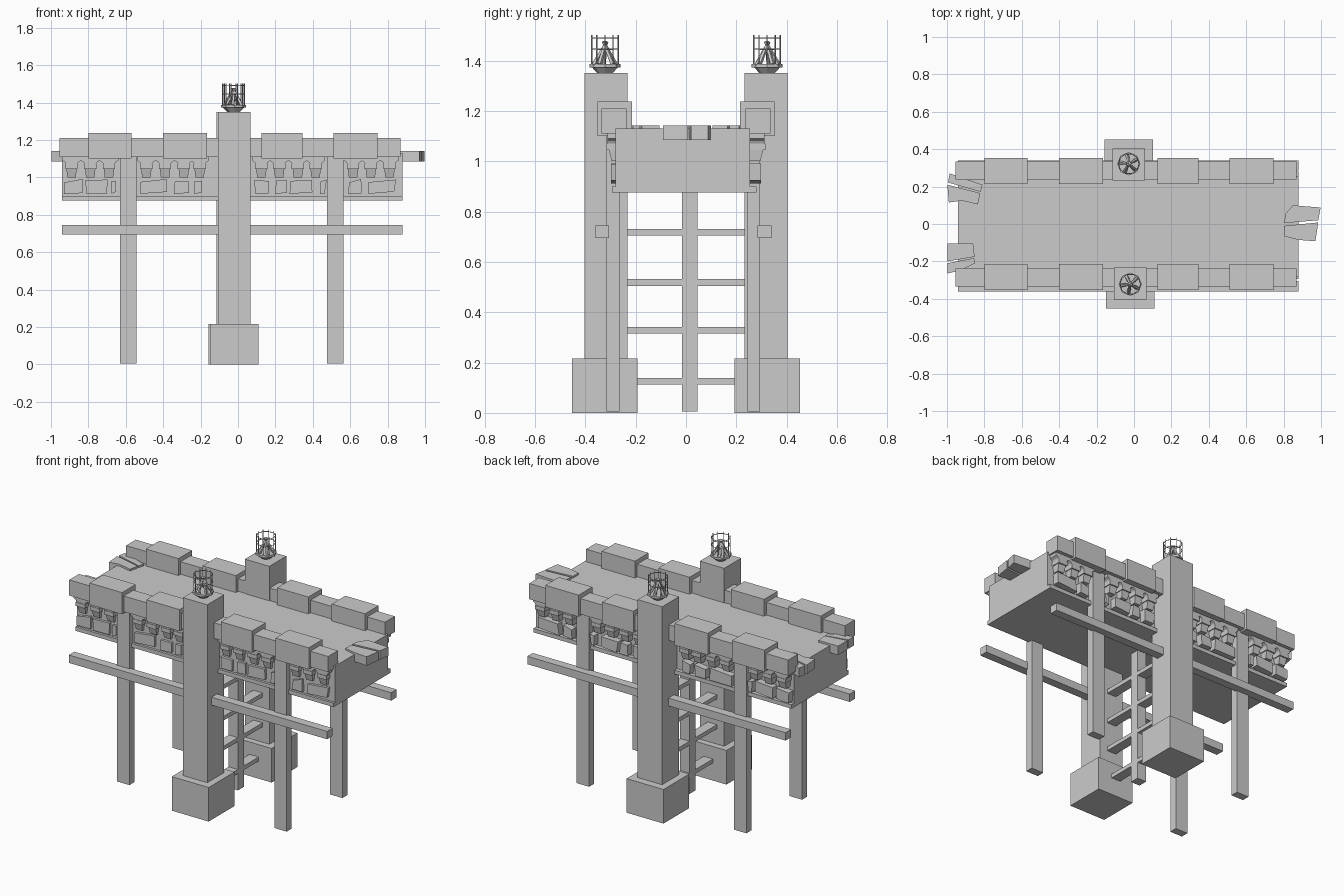
import bpy, bmesh, math, random
from mathutils import Vector

if "Cube" in bpy.data.objects:
    bpy.data.objects.remove(bpy.data.objects["Cube"])

random.seed(4)


def finish(bm, name):
    bmesh.ops.recalc_face_normals(bm, faces=bm.faces[:])
    me = bpy.data.meshes.new(name)
    bm.to_mesh(me)
    bm.free()
    ob = bpy.data.objects.new(name, me)
    bpy.context.collection.objects.link(ob)
    return ob


def add_box(bm, x, y, z):
    m = bmesh.ops.create_cube(bm, size=1)["verts"]
    for v in m:
        v.co = Vector([(a[0] + a[1]) / 2 + c * (a[1] - a[0]) for a, c in zip((x, y, z), v.co)])


def box(name, x, y, z):
    bm = bmesh.new()
    add_box(bm, x, y, z)
    return finish(bm, name)


def add_prism(bm, pts, vec):
    lo = [bm.verts.new(p) for p in pts]
    hi = [bm.verts.new(Vector(p) + Vector(vec)) for p in pts]
    n = len(pts)
    bm.faces.new(lo)
    bm.faces.new(hi[::-1])
    for i in range(n):
        bm.faces.new((lo[i], lo[(i + 1) % n], hi[(i + 1) % n], hi[i]))


def add_frustum(bm, c, s, z0, w0, w1, z1, y_in, d0, d1):
    # corbel: back flush with wall at y_in, tapering downwards
    rows = []
    for z, w, d in ((z0, w0, d0), (z1, w1, d1)):
        rows.append([bm.verts.new((c + sx * w / 2, s * y, z))
                     for sx, y in ((-1, y_in), (1, y_in), (1, d), (-1, d))])
    a, b = rows
    bm.faces.new(a)
    bm.faces.new(b)
    for i in range(4):
        j = (i + 1) % 4
        bm.faces.new((a[i], a[j], b[j], b[i]))


def add_bar(bm, a, b, r, r2=None, n=6):
    a, b = Vector(a), Vector(b)
    mat = Vector((0, 0, 1)).rotation_difference(b - a).to_matrix().to_4x4()
    mat.translation = (a + b) / 2
    bmesh.ops.create_cone(bm, cap_ends=True, segments=n, radius1=r,
                          radius2=r if r2 is None else r2, depth=(b - a).length, matrix=mat)


# deck and its bottom ledge
box("deck", (-.94, .88), (-.28, .255), (.88, 1.13))
box("deck_ledge", (-.94, .88), (-.295, .28), (.875, .90))

merlons = [(-.80, -.57), (-.40, -.165), (.125, .345), (.51, .745)]
corbels = [-.89, -.79, -.69, -.49, -.39, -.29, -.205, .125, .22, .32, .415, .615, .71, .81]
stones = [(-.935, -.83), (-.82, -.69), (-.68, -.64), (-.53, -.37), (-.35, -.26), (-.24, -.18),
          (.085, .17), (.19, .265), (.27, .40), (.43, .475), (.585, .665), (.685, .845)]

for s, side in ((-1, "front"), (1, "back")):
    def yr(a, b):
        return tuple(sorted((s * a, s * b)))
    wall = .28 if s < 0 else .255

    # parapet with merlons
    box(side + "_parapet", (-.955, .87), yr(.237, .335), (1.11, 1.21))
    for i, m in enumerate(merlons):
        box(f"{side}_merlon_{i}", m, yr(.215, .352), (1.10, 1.238))

    # corbels with caps and pointed heads
    bm = bmesh.new()
    for c in corbels:
        add_frustum(bm, c, s, 1.0, .045, .055, 1.045, wall - .02, .295, .307)
        add_frustum(bm, c, s, 1.045, .066, .066, 1.07, wall - .02, .315, .315)
        prof = [(-.03, 1.07), (.03, 1.07), (.035, 1.08), (.05, 1.09), (.05, 1.112),
                (-.05, 1.112), (-.05, 1.09), (-.035, 1.08)]
        add_prism(bm, [(c + x, s * (wall - .02), z) for x, z in prof], (0, s * (.332 - wall), 0))
    finish(bm, side + "_corbels")

    # irregular facing stones
    bm = bmesh.new()
    for x0, x1 in stones:
        def j():
            return random.uniform(0, .014)
        q = [(x0 + j(), .912), (x1 - j(), .910 + j()), (x1 - j(), .992 - j()), (x0 + j(), .985 - j())]
        add_prism(bm, [(x, s * (wall - .01), z) for x, z in q], (0, s * (.297 - wall + .01), 0))
    finish(bm, side + "_wall_stones")

    # pillar, plinth, timber posts and rail
    cx = -.02 if s < 0 else -.028
    box(side + "_pillar", (cx - .086, cx + .086), yr(.233, .403), (.2, 1.35))
    box(side + "_plinth", (cx - .13, cx + .13), yr(.193, .452), (0, .217))
    py = yr(.265, .315) if s < 0 else yr(.245, .295)
    for i, x in enumerate((-.588, .52)):
        box(f"{side}_post_{i}", (x - .044, x + .044), py, (.005, 1.11))
    box(side + "_rail", (-.94, .88), yr(.305, .36) if s < 0 else yr(.285, .34), (.695, .745))

    # fire basket: bowl, cage and logs
    cy = s * .322
    bm = bmesh.new()
    add_bar(bm, (cx, cy, 1.35), (cx, cy, 1.373), .03, .052, 8)
    add_bar(bm, (cx, cy, 1.373), (cx, cy, 1.387), .062, .062, 8)
    finish(bm, side + "_fire_bowl")
    bm = bmesh.new()
    ring = [(cx + .055 * math.cos(k * math.pi / 5), cy + .055 * math.sin(k * math.pi / 5))
            for k in range(10)]
    for k, p in enumerate(ring):
        q = ring[(k + 1) % 10]
        add_bar(bm, (*p, 1.38), (*p, 1.502), .0025, n=4)
        for z in (1.445, 1.49):
            add_bar(bm, (*p, z), (*q, z), .0025, n=4)
    finish(bm, side + "_fire_cage")
    bm = bmesh.new()
    for k in range(5):
        a = k * math.tau / 5 + .5 * s
        ux, uy = math.cos(a), math.sin(a)
        add_bar(bm, (cx + .045 * ux, cy + .045 * uy, 1.385),
                (cx - .008 * ux, cy - .008 * uy, 1.475), .010, .007, 5)
    finish(bm, side + "_fire_logs")

# central post and cross beams between the pillars
box("centre_post", (-.055, .01), (-.015, .045), (.005, .89))
for i, z in enumerate((.125, .328, .518, .718)):
    box(f"cross_beam_{i}", (-.055, .01), (-.24, .235), (z - .013, z + .013))

# cracked slabs overhanging the ends (outlines in x, y)
slabs = [
    [(.85, .10), (.998, .088), (.985, .02), (.803, .005), (.81, .055)],
    [(.803, -.01), (.985, .008), (.97, -.092), (.88, -.085), (.803, -.065)],
    [(-.985, .27), (-.81, .21), (-.82, .172), (-.995, .222)],
    [(-.998, .21), (-.822, .165), (-.835, .105), (-.92, .125), (-.99, .115)],
    [(-.998, -.105), (-.86, -.105), (-.852, -.175), (-.998, -.20)],
    [(-.998, -.21), (-.855, -.182), (-.85, -.21), (-.92, -.245), (-.998, -.265)],
]
for i, s in enumerate(slabs):
    bm = bmesh.new()
    add_prism(bm, [(x, y, 1.085) for x, y in s], (0, 0, .057))
    finish(bm, f"broken_slab_{i}")
